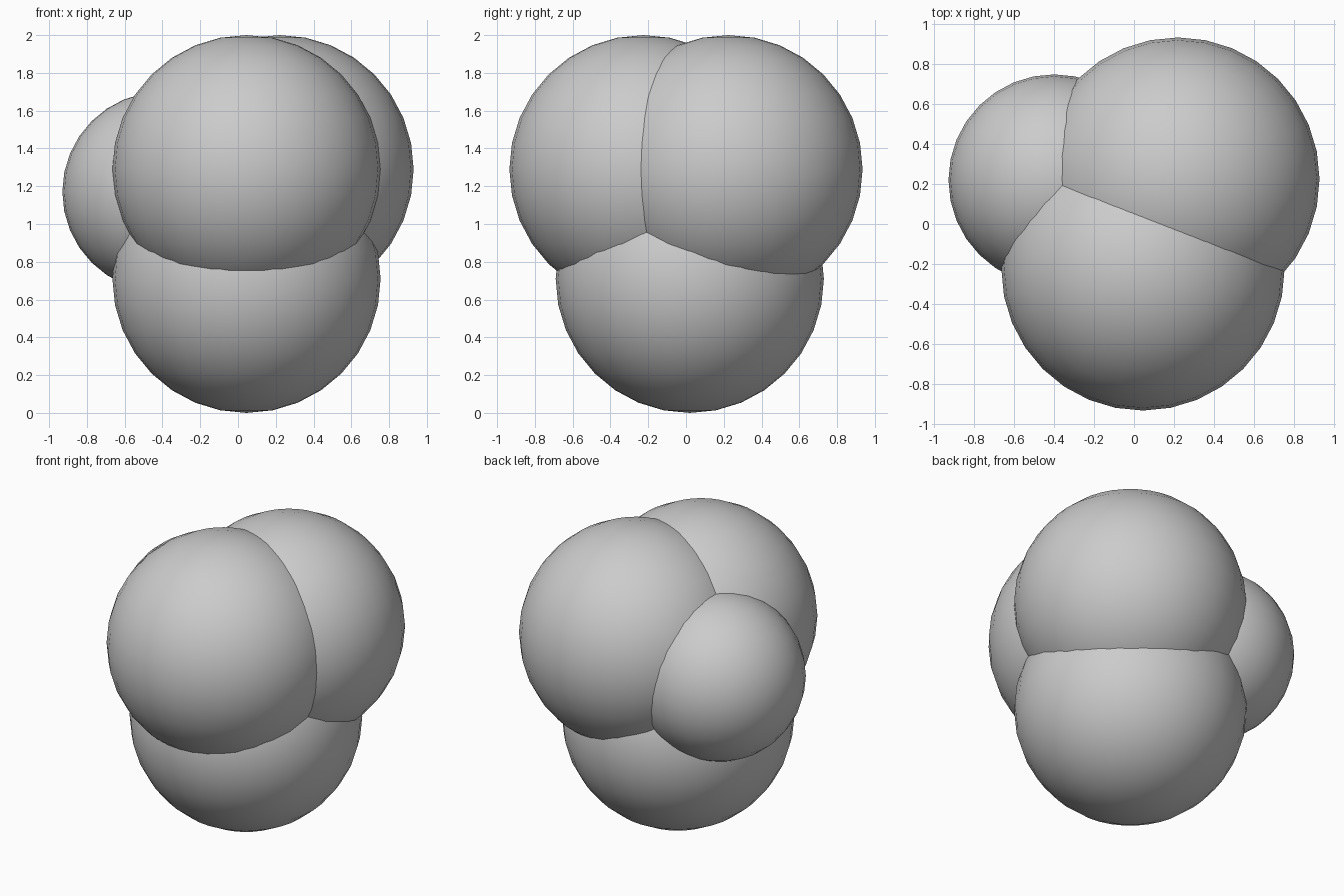
import bpy

if "Cube" in bpy.data.objects:
    bpy.data.objects.remove(bpy.data.objects["Cube"])

# Overlapping balls: name, centre, radius
BALLS = [
    ("front_upper_ball", (0.045, -0.225, 1.29), 0.71),
    ("back_upper_ball", (0.22, 0.225, 1.29), 0.71),
    ("lower_ball", (0.045, 0.02, 0.71), 0.71),
    ("small_side_ball", (-0.40, 0.22, 1.17), 0.53),
]


def ball(name, centre, radius):
    bpy.ops.mesh.primitive_uv_sphere_add(segments=32, ring_count=16,
                                         radius=radius, location=centre)
    obj = bpy.context.object
    obj.name = name
    bpy.ops.object.shade_smooth()
    return obj


for spec in BALLS:
    ball(*spec)
